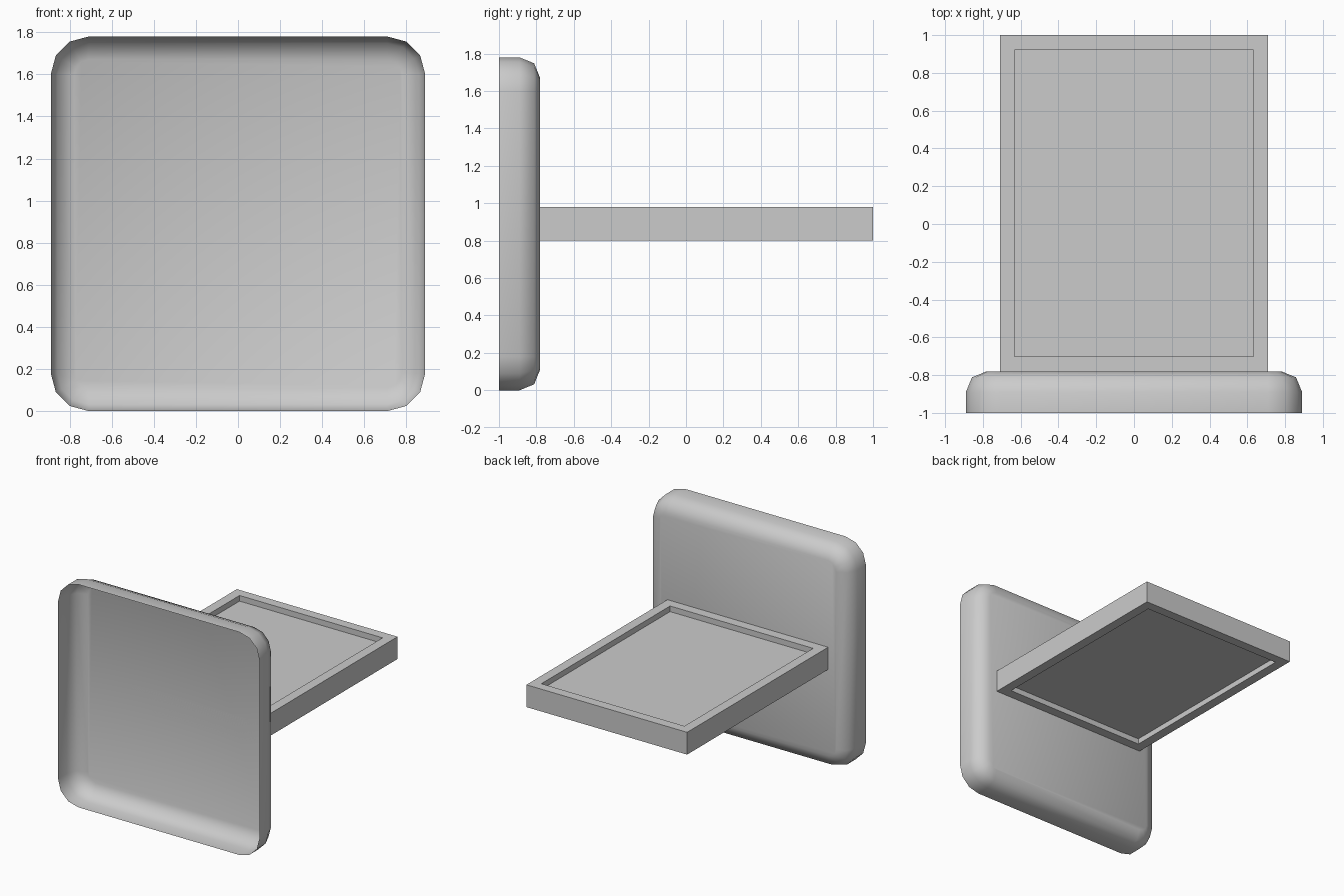
import bpy, bmesh
from math import sin, cos, pi
from mathutils import Vector

if "Cube" in bpy.data.objects:
    bpy.data.objects.remove(bpy.data.objects["Cube"])

HALF, MID_Z = 0.89, 0.89


def make_object(name, bm):
    bmesh.ops.recalc_face_normals(bm, faces=bm.faces[:])
    mesh = bpy.data.meshes.new(name)
    bm.to_mesh(mesh)
    bm.free()
    obj = bpy.data.objects.new(name, mesh)
    bpy.context.collection.objects.link(obj)
    return obj


def rounded_ring(bm, y, inset, radius=0.18, segments=3):
    """Rounded square loop at depth y, shrunk by inset."""
    centre, r = HALF - radius, radius - inset
    ring = []
    for q, (sx, sz) in enumerate([(1, 1), (-1, 1), (-1, -1), (1, -1)]):
        for i in range(segments + 1):
            a = pi / 2 * (q + i / segments)
            ring.append(bm.verts.new((sx * centre + r * cos(a), y,
                                      MID_Z + sz * centre + r * sin(a))))
    return ring


# Back plate: thin dished shell, open towards the front
bm = bmesh.new()
profile = [(-1.0, 0.0), (-0.89, 0.0), (-0.812, 0.032), (-0.78, 0.11)]
rings = [rounded_ring(bm, y, inset) for y, inset in profile]
for a, b in zip(rings, rings[1:]):
    for i in range(len(a)):
        j = (i + 1) % len(a)
        bm.faces.new((a[i], a[j], b[j], b[i]))
bm.faces.new(rings[-1])
plate = make_object("back_plate", bm)
# outward side faces the back and the edges
if plate.data.polygons[-1].normal.y < 0:
    plate.data.flip_normals()
plate.data.shade_smooth()

# Shelf: slab with a shallow framed recess above and below
bm = bmesh.new()
bmesh.ops.create_cube(bm, size=1)
for v in bm.verts:
    v.co = Vector((v.co.x * 1.42, 0.11 + v.co.y * 1.78, 0.89 + v.co.z * 0.178))
for s in (1, -1):
    bm.normal_update()
    face = next(f for f in bm.faces if f.normal.z * s > 0.9)
    bmesh.ops.inset_individual(bm, faces=[face], thickness=0.11)
    walls = bmesh.ops.extrude_discrete_faces(bm, faces=[face])
    for v in walls["faces"][0].verts:
        v.co.z -= s * 0.045
make_object("shelf", bm)
